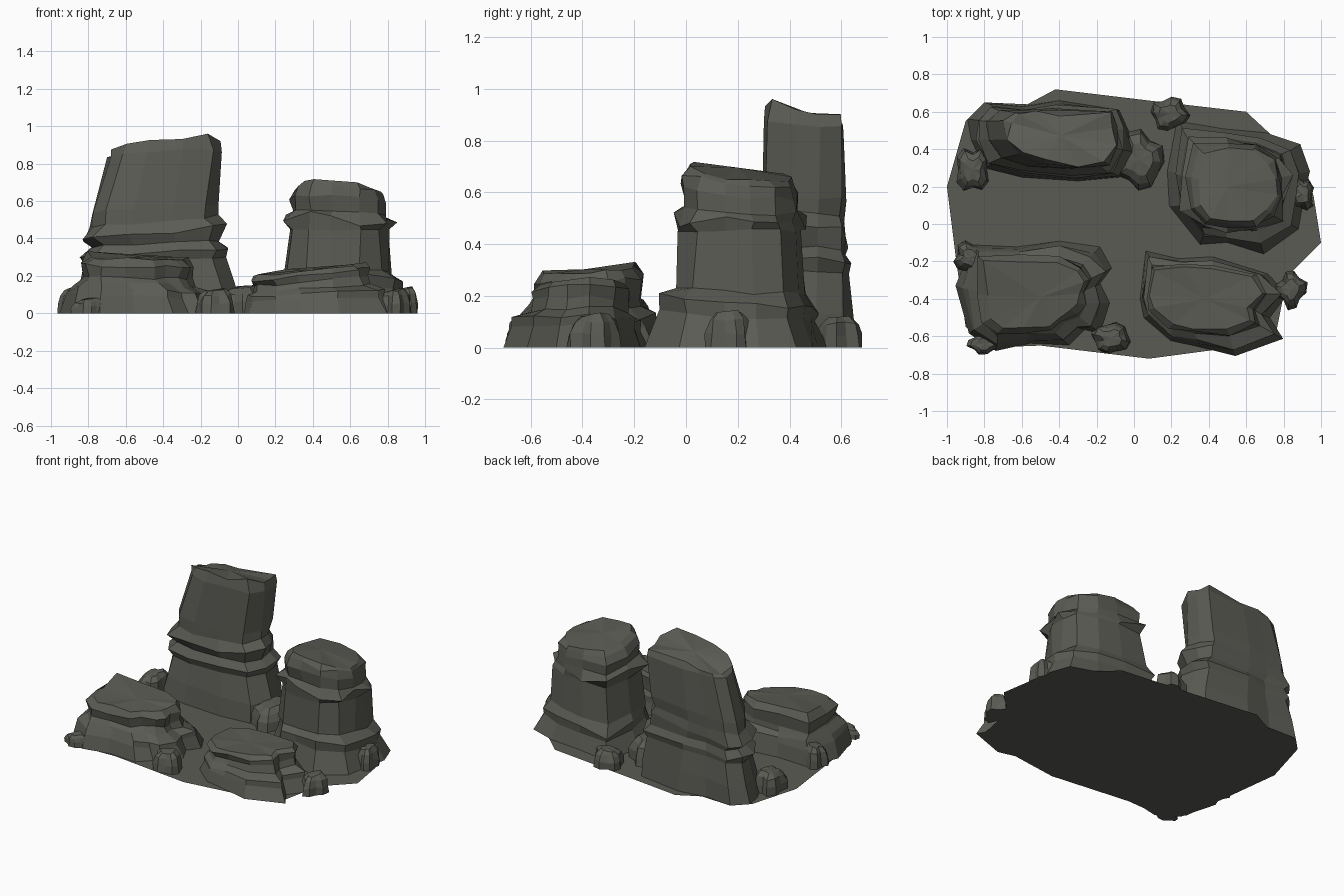
import bpy, bmesh, math, random
from mathutils import Vector

random.seed(7)
stone = bpy.data.materials.new("dark_stone")
stone.diffuse_color = (0.105, 0.105, 0.09, 1)


def finish(name, bm):
    bmesh.ops.recalc_face_normals(bm, faces=bm.faces)
    me = bpy.data.meshes.new(name)
    bm.to_mesh(me)
    bm.free()
    me.materials.append(stone)
    ob = bpy.data.objects.new(name, me)
    bpy.context.collection.objects.link(ob)
    return ob


def rock(name, base, top, rings, crown=(0, 0, 0)):
    """Stack rings blended from base to top outline.
    ring = (z, blend, scale, slope_x, slope_y, jitter, shift_x)"""
    bm = bmesh.new()
    n = len(base)
    prev = None
    for i, (z, t, k, sx, sy, j, dx) in enumerate(rings):
        pts = [Vector(b).lerp(Vector(p), t) for b, p in zip(base, top)]
        c = sum(pts, Vector((0, 0))) / n
        ring = []
        for p in pts:
            d = p - c
            q = c + d * k + d.normalized() * random.uniform(-j, j)
            h = z + sx * d.x + sy * d.y + (random.uniform(-j, j) * 0.8 if i else 0)
            ring.append(bm.verts.new((q.x + dx, q.y, max(h, 0))))
        if prev:
            for a in range(n):
                b = (a + 1) % n
                bm.faces.new((prev[a], prev[b], ring[b], ring[a]))
        else:
            bm.faces.new(ring[::-1])
        prev = ring
    mid = sum((v.co for v in prev), Vector()) / n
    tip = bm.verts.new(mid + Vector(crown))
    for a in range(n):
        bm.faces.new((prev[a], prev[(a + 1) % n], tip))
    return finish(name, bm)


# paper-thin ground sheet
outline = [(-1, .2), (-.95, -.2), (-.9, -.55), (-.75, -.66), (-.5, -.65), (.08, -.72),
           (.53, -.66), (.76, -.58), (.82, -.28), (1, -.1), (.96, .15), (.88, .43),
           (.73, .48), (.6, .6), (.08, .66), (-.42, .72), (-.57, .64), (-.8, .65), (-.9, .55)]
bm = bmesh.new()
bm.faces.new([bm.verts.new((x, y, 0)) for x, y in outline])
finish("ground_sheet", bm)

# tall leaning pillar, back left
rock("tall_pillar",
     [(-.87, .45), (-.8, .3), (-.6, .25), (-.3, .23), (-.08, .25), (0, .38),
      (-.03, .5), (-.08, .61), (-.4, .66), (-.6, .63), (-.8, .65), (-.89, .56)],
     [(-.69, .45), (-.62, .37), (-.48, .33), (-.3, .31), (-.14, .32), (-.08, .42),
      (-.08, .52), (-.12, .6), (-.4, .6), (-.52, .6), (-.64, .6), (-.69, .55)],
     [(0, 0, 1, 0, 0, 0, 0), (.13, .15, 1, 0, 0, .008, 0), (.28, .4, .97, .04, 0, .008, -.02),
      (.32, .38, 1.03, .04, 0, .018, -.02), (.37, .5, .93, .04, 0, .012, -.03),
      (.43, .5, 1.03, .1, 0, .02, -.045), (.49, .62, .95, .08, 0, .012, -.045),
      (.56, .72, .98, .05, 0, .008, -.04), (.85, 1, 1, .04, -.1, .012, 0),
      (.895, 1, .93, .08, -.2, .02, 0)], (0, 0, .01))

# stout pillar with an overhanging cap, back right
rock("capped_pillar",
     [(.19, .28), (.2, .1), (.36, -.1), (.5, -.09), (.69, -.15), (.87, -.02),
      (.9, .15), (.93, .28), (.88, .42), (.7, .48), (.48, .5), (.24, .54)],
     [(.29, .25), (.31, .08), (.38, .0), (.5, -.01), (.65, -.01), (.74, .05),
      (.79, .15), (.79, .25), (.76, .35), (.65, .42), (.5, .44), (.33, .42)],
     [(0, 0, 1.03, 0, 0, 0, 0), (.12, .3, .99, 0, -.06, .012, 0),
      (.17, .35, 1.0, 0, -.1, .025, 0), (.215, .8, 1.04, 0, -.05, .012, -.01),
      (.45, .88, 1.02, 0, 0, .01, 0), (.485, .72, 1.04, -.06, -.08, .045, 0),
      (.54, .95, .98, -.05, -.05, .015, 0), (.6, 1, 1.02, -.05, -.08, .018, 0),
      (.65, 1, .97, -.08, -.1, .015, 0), (.675, 1, .84, -.1, -.12, .015, 0)],
     (-.06, 0, .02))

# layered boulder, front left
rock("layered_boulder",
     [(-.94, -.33), (-.87, -.58), (-.73, -.67), (-.55, -.63), (-.35, -.64), (-.27, -.56),
      (-.19, -.58), (-.14, -.42), (-.19, -.32), (-.13, -.24), (-.19, -.13), (-.4, -.1),
      (-.62, -.13), (-.85, -.12)],
     [(-.82, -.38), (-.8, -.52), (-.73, -.58), (-.6, -.57), (-.45, -.56), (-.39, -.52),
      (-.32, -.47), (-.27, -.43), (-.28, -.37), (-.24, -.3), (-.29, -.24), (-.4, -.18),
      (-.6, -.18), (-.83, -.18)],
     [(0, 0, 1.03, 0, 0, 0, 0), (.09, .28, 1.02, -.04, 0, .012, 0),
      (.125, .3, .99, -.06, 0, .018, 0), (.16, .72, .97, -.06, 0, .012, 0),
      (.19, .95, .98, -.03, 0, .01, 0), (.26, .95, 1.02, -.03, .05, .014, 0),
      (.3, 1, .9, -.03, .07, .012, 0)], (0, 0, .005))

# low tilted slab, front right
rock("tilted_slab",
     [(.04, -.4), (.06, -.5), (.2, -.62), (.34, -.65), (.54, -.7), (.79, -.61),
      (.72, -.5), (.81, -.38), (.71, -.27), (.42, -.18), (.24, -.19), (.07, -.15)],
     [(.08, -.38), (.1, -.45), (.2, -.54), (.32, -.56), (.5, -.57), (.63, -.52),
      (.62, -.45), (.69, -.37), (.63, -.28), (.42, -.23), (.26, -.23), (.1, -.24)],
     [(0, 0, 1.02, 0, 0, 0, 0), (.075, .2, .99, .02, 0, .01, 0),
      (.11, .3, 1, .04, 0, .015, 0), (.135, .75, .98, .06, 0, .01, 0),
      (.17, .88, .99, .08, 0, .01, 0), (.21, .88, 1.03, .11, .04, .012, 0),
      (.235, 1, .97, .11, .05, .008, 0)])

# small rubble stones: x, y, half width, half depth, height
rubble = [(-.86, .29, .1, .13, .14), (.03, .34, .14, .17, .15), (.19, .59, .11, .1, .12),
          (.9, .16, .07, .1, .14), (.84, -.35, .09, .11, .13), (-.12, -.61, .11, .09, .13),
          (-.88, -.18, .09, .09, .14), (-.8, -.64, .09, .06, .08)]
for i, (x, y, w, d, h) in enumerate(rubble):
    base = []
    for a in range(12):
        ang = a * math.tau / 12 + i
        r = random.uniform(.9, 1.05) if a % 3 else random.uniform(.68, .82)
        base.append((x + w * r * math.cos(ang), y + d * r * math.sin(ang)))
    rock("rubble_%d" % (i + 1), base, base,
         [(0, 0, 1, 0, 0, 0, 0), (h * .4, 0, .97, 0, 0, .008, 0),
          (h * .75, 0, .82, .05, .05, .008, 0), (h * .95, 0, .55, .08, .05, .006, 0)],
         (0, 0, h * .03))
